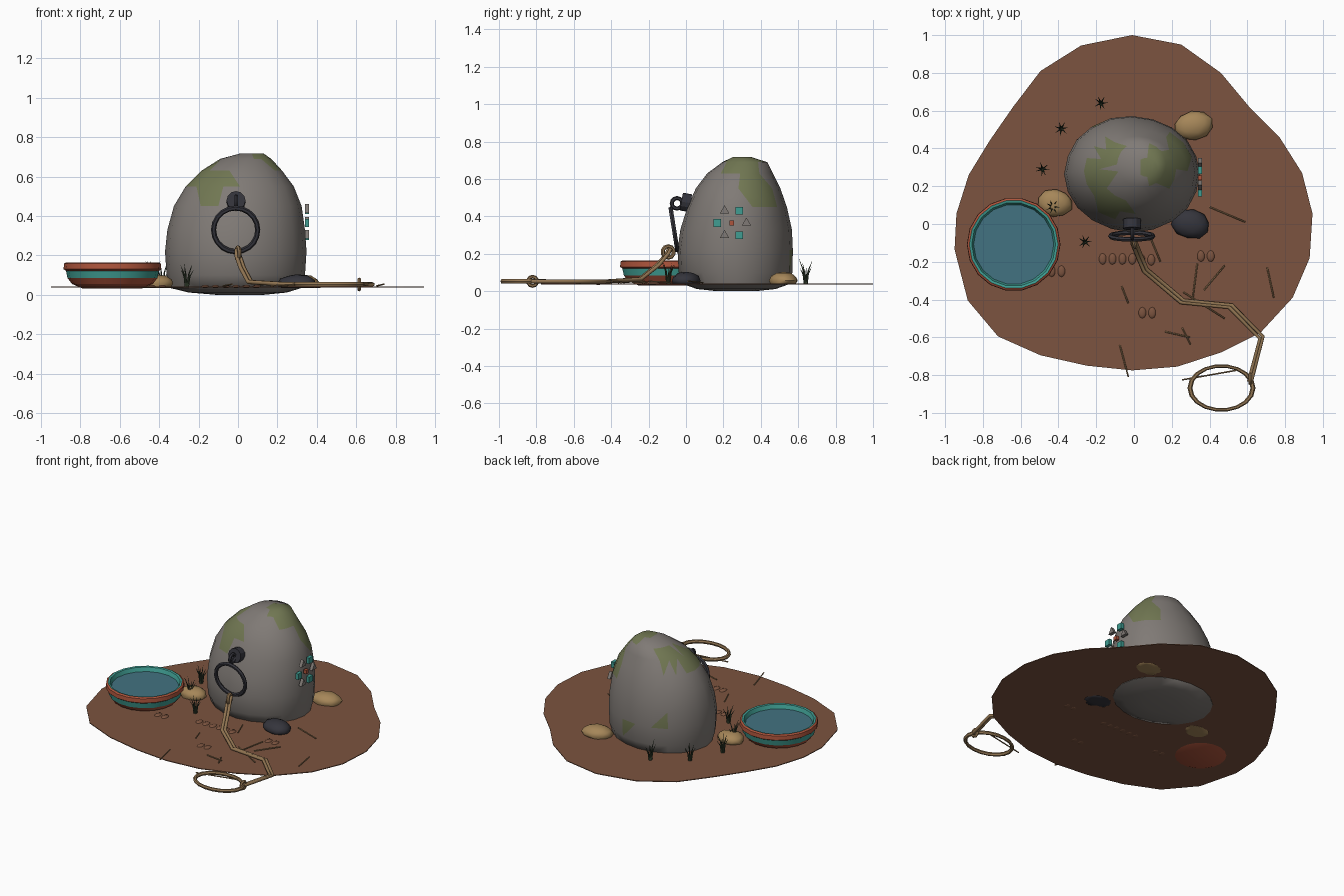
import bpy, bmesh, math, random
from mathutils import Vector

random.seed(4)
if "Cube" in bpy.data.objects:
    bpy.data.objects.remove(bpy.data.objects["Cube"])
GROUND = 0.042


def material(name, r, g, b):
    m = bpy.data.materials.new(name)
    m.use_nodes = True
    m.diffuse_color = (r, g, b, 1)
    m.node_tree.nodes["Principled BSDF"].inputs["Base Color"].default_value = (r, g, b, 1)
    return m


earth = material("brown earth", .2, .088, .05)
grey = material("grey rock", .215, .195, .18)
moss = material("green moss", .165, .185, .085)
teal = material("teal glaze", .05, .34, .29)
water = material("blue water", .055, .17, .22)
red = material("red clay", .42, .09, .045)
tan = material("tan stone", .38, .24, .1)
hemp = material("hemp rope", .29, .18, .085)
iron = material("dark iron", .035, .035, .045)
leaf = material("dark grass", .04, .06, .032)


def finish(name, bm, mats, smooth=None):
    bmesh.ops.recalc_face_normals(bm, faces=bm.faces)
    me = bpy.data.meshes.new(name)
    bm.to_mesh(me)
    bm.free()
    for m in mats:
        me.materials.append(m)
    ob = bpy.data.objects.new(name, me)
    bpy.context.collection.objects.link(ob)
    if smooth:
        bpy.ops.object.select_all(action='DESELECT')
        ob.select_set(True)
        bpy.context.view_layer.objects.active = ob
        bpy.ops.object.shade_smooth_by_angle(angle=math.radians(smooth))
    return ob


def loft(bm, rings, n, jitter=0):
    """Skin elliptical rings (z, cx, rx, cy, ry), capping both ends."""
    wob = [1 + random.uniform(-jitter, jitter) for _ in range(n)]
    loops = []
    for z, cx, rx, cy, ry in rings:
        loops.append([bm.verts.new((cx + rx * w * math.cos(math.tau * i / n),
                                    cy + ry * w * math.sin(math.tau * i / n), z))
                      for i, w in enumerate(wob)])
    bands = []
    for a, b in zip(loops, loops[1:]):
        bands.append([bm.faces.new((a[i], a[(i + 1) % n], b[(i + 1) % n], b[i])) for i in range(n)])
    caps = [bm.faces.new(loops[0]), bm.faces.new(loops[-1])]
    return bands, caps


def torus(name, loc, major, minor, mat, rot=(0, 0, 0), scale=(1, 1, 1), seg=16):
    bpy.ops.mesh.primitive_torus_add(location=loc, rotation=rot, major_radius=major,
                                     minor_radius=minor, major_segments=seg, minor_segments=6)
    ob = bpy.context.object
    ob.name = name
    ob.scale = scale
    ob.data.materials.append(mat)
    bpy.ops.object.shade_smooth_by_angle(angle=math.radians(40))
    return ob


def strands(name, paths, radius, mat, tip=1.0):
    """Thin tubes along point paths, optionally tapering to the tip."""
    cu = bpy.data.curves.new(name, 'CURVE')
    cu.dimensions = '3D'
    cu.bevel_depth = radius
    cu.bevel_resolution = 1
    cu.use_fill_caps = True
    for path in paths:
        sp = cu.splines.new('POLY')
        sp.points.add(len(path) - 1)
        for k, (p, q) in enumerate(zip(sp.points, path)):
            p.co = (*q, 1)
            p.radius = 1 + (tip - 1) * k / (len(path) - 1)
    cu.materials.append(mat)
    ob = bpy.data.objects.new(name, cu)
    bpy.context.collection.objects.link(ob)
    bpy.ops.object.select_all(action='DESELECT')
    ob.select_set(True)
    bpy.context.view_layer.objects.active = ob
    bpy.ops.object.convert(target='MESH')


# Ground sheet
outline = [(-.01, 1), (.25, .95), (.46, .8), (.61, .62), (.77, .46), (.89, .27), (.945, .055),
           (.93, -.18), (.84, -.39), (.67, -.575), (.46, -.68), (.23, -.755), (-.01, -.775),
           (-.25, -.75), (-.495, -.695), (-.72, -.595), (-.88, -.405), (-.95, -.135),
           (-.94, .055), (-.875, .26), (-.765, .44), (-.64, .62), (-.495, .81), (-.28, .945)]
bm = bmesh.new()
sheet = bm.faces.new([bm.verts.new((x, y, GROUND - .005)) for x, y in outline])
top = bmesh.ops.extrude_face_region(bm, geom=[sheet])
bmesh.ops.translate(bm, vec=(0, 0, .005),
                    verts=[g for g in top["geom"] if isinstance(g, bmesh.types.BMVert)])
finish("ground", bm, [earth])

# Boulder with mossy patches
bm = bmesh.new()
loft(bm, [(0, .01, .12, .27, .1), (.012, 0, .25, .27, .21), (.035, -.01, .335, .27, .275),
          (.1, -.01, .352, .267, .303), (.22, -.01, .36, .265, .307), (.33, -.008, .35, .27, .297),
          (.45, 0, .325, .275, .265), (.55, .01, .275, .28, .225), (.63, .02, .205, .29, .175),
          (.69, .04, .13, .315, .12), (.717, .07, .06, .3, .05)], 20, .012)
bmesh.ops.triangulate(bm, faces=bm.faces)
patches = [((-.13, .09, .55), .11), ((-.19, .25, .61), .08), ((-.12, .37, .63), .08),
           ((.14, .3, .7), .11), ((.25, .39, .53), .1), ((-.2, .52, .26), .05), ((.06, .57, .18), .05)]
for f in bm.faces:
    c = f.calc_center_median()
    f.material_index = int(any((c - Vector(p)).length < r for p, r in patches))
finish("boulder", bm, [grey, moss], 50)

# Water bowl: each band of the profile takes its own colour
BX, BY = -.637, -.108
profile = [(.15, .032), (.205, .055), (.228, .085), (.236, .122), (.248, .13),
           (.246, .158), (.235, .165), (.222, .162), (.212, .135)]
colours = [0, 0, 1, 0, 0, 0, 1, 1]
bm = bmesh.new()
bands, caps = loft(bm, [(z, BX, r, BY, r) for r, z in profile], 18)
for band, c in zip(bands, colours):
    for f in band:
        f.material_index = c
caps[1].material_index = 2
finish("water_bowl", bm, [red, teal, water], 25)

# Iron mount, eye and hanging ring
bpy.ops.mesh.primitive_cylinder_add(vertices=12, radius=.048, depth=.05,
                                    location=(-.01, 0, .475), rotation=(math.radians(80), 0, 0))
bpy.context.object.name = "ring_mount"
bpy.context.object.data.materials.append(iron)
torus("ring_eye", (-.01, -.048, .47), .028, .011, iron, (0, math.pi / 2, 0), seg=12)
torus("hanging_ring", (-.012, -.064, .33), .112, .013, iron, (math.radians(99), 0, 0), seg=20)

# Rope with knots and a loose loop at its end
route = [(0, -.085, .23), (0, -.1, .2), (.02, -.15, .14), (.06, -.245, .065), (.255, -.41, .053),
         (.51, -.435, .053), (.675, -.6, .053), (.615, -.83, .053)]
strands("rope", [[(x + s * .008, y + s * .005, z) for x, y, z in route] for s in (-1, 1)], .011, hemp)
torus("ring_knot", (0, -.095, .21), .031, .011, hemp, (0, math.pi / 2, .25), seg=10)
torus("loop_knot", (.615, -.82, .053), .025, .01, hemp, (0, math.pi / 2, 0), seg=10)
torus("rope_loop", (.463, -.868, .053), .167, .013, hemp, scale=(1, .7, 1), seg=18)

# Side ornament: squares and triangles around a centre
for k in range(7):
    a = math.radians(60 * k)
    y, z = (.245, .365) if k == 6 else (.245 + .078 * math.cos(a), .365 + .076 * math.sin(a))
    triangle = k in (0, 2, 4)
    bpy.ops.mesh.primitive_cylinder_add(vertices=3 if triangle else 4, depth=.022,
                                        radius=.018 if k == 6 else .029, location=(.35, y, z))
    ob = bpy.context.object
    ob.name = "ornament_" + ("centre" if k == 6 else "triangle" if triangle else "square")
    ob.rotation_euler = (0, math.pi / 2, 0)
    turn = math.pi / 2 if triangle else math.pi / 4
    for v in ob.data.vertices:
        ang = math.atan2(v.co.y, v.co.x) + turn
        r = math.hypot(v.co.x, v.co.y)
        v.co.x, v.co.y = r * math.cos(ang), r * math.sin(ang)
    if triangle:  # point upwards
        tip = max(ob.data.vertices, key=lambda v: abs(v.co.x)).co.x
        corner = math.atan2(ob.data.vertices[0].co.y, ob.data.vertices[0].co.x)
        for v in ob.data.vertices:
            ang = math.atan2(v.co.y, v.co.x) - corner + math.pi
            v.co.x, v.co.y = .029 * math.cos(ang), .029 * math.sin(ang)
    ob.data.materials.append(red if k == 6 else grey if triangle else teal)

# Loose stones
for x, y, rx, ry, turn, mat in [(.315, .52, .105, .078, .15, tan), (-.42, .11, .095, .075, -.1, tan),
                                (.3, 0, .102, .078, -.2, iron)]:
    bm = bmesh.new()
    bmesh.ops.create_icosphere(bm, subdivisions=2, radius=1)
    for v in bm.verts:
        v.co *= random.uniform(.95, 1.04)
        v.co.z = max(v.co.z, -.5)
    bmesh.ops.scale(bm, vec=(rx, ry, .045), verts=bm.verts)
    ob = finish("loose_stone", bm, [mat], 50)
    ob.location = (x, y, .058)
    ob.rotation_euler.z = turn

# Grass tufts
blades = []
for x, y in [(-.175, .64), (-.385, .505), (-.485, .29), (-.26, -.095), (-.43, .09)]:
    for k in range(7):
        a = math.tau * k / 7 + random.uniform(-.2, .2)
        h = random.uniform(.08, .135)
        dx, dy = math.cos(a), math.sin(a)
        blades.append([(x + dx * r, y + dy * r, GROUND + h * t)
                       for r, t in ((.006, 0), (.016, .6), (.036, 1))])
strands("grass_tufts", blades, .006, leaf, .1)

# Hoof prints: paired low mounds
for x, y in [(-.14, -.185), (-.035, -.185), (.065, -.19), (-.41, -.25), (.38, -.17), (.07, -.47)]:
    for s in (-1, 1):
        bm = bmesh.new()
        bmesh.ops.create_uvsphere(bm, u_segments=10, v_segments=6, radius=1)
        bmesh.ops.scale(bm, vec=(.02, .03, .008), verts=bm.verts)
        finish("hoof_print", bm, [earth], 40).location = (x + s * .026, y, GROUND)

# Scattered straw
straws = [(.4, .09, .59, .01), (.09, -.08, .14, -.2), (-.065, -.33, -.03, -.42), (-.075, -.64, -.03, -.81),
          (.705, -.23, .74, -.39), (.255, -.55, .3, -.64), (.165, -.57, .295, -.6), (.335, -.21, .31, -.4),
          (.26, -.36, .48, -.5), (.37, -.35, .48, -.22), (.255, -.825, .54, -.775)]
strands("straw", [[(a, b, GROUND + .004), (c, d, GROUND + .012)] for a, b, c, d in straws], .004, hemp)
